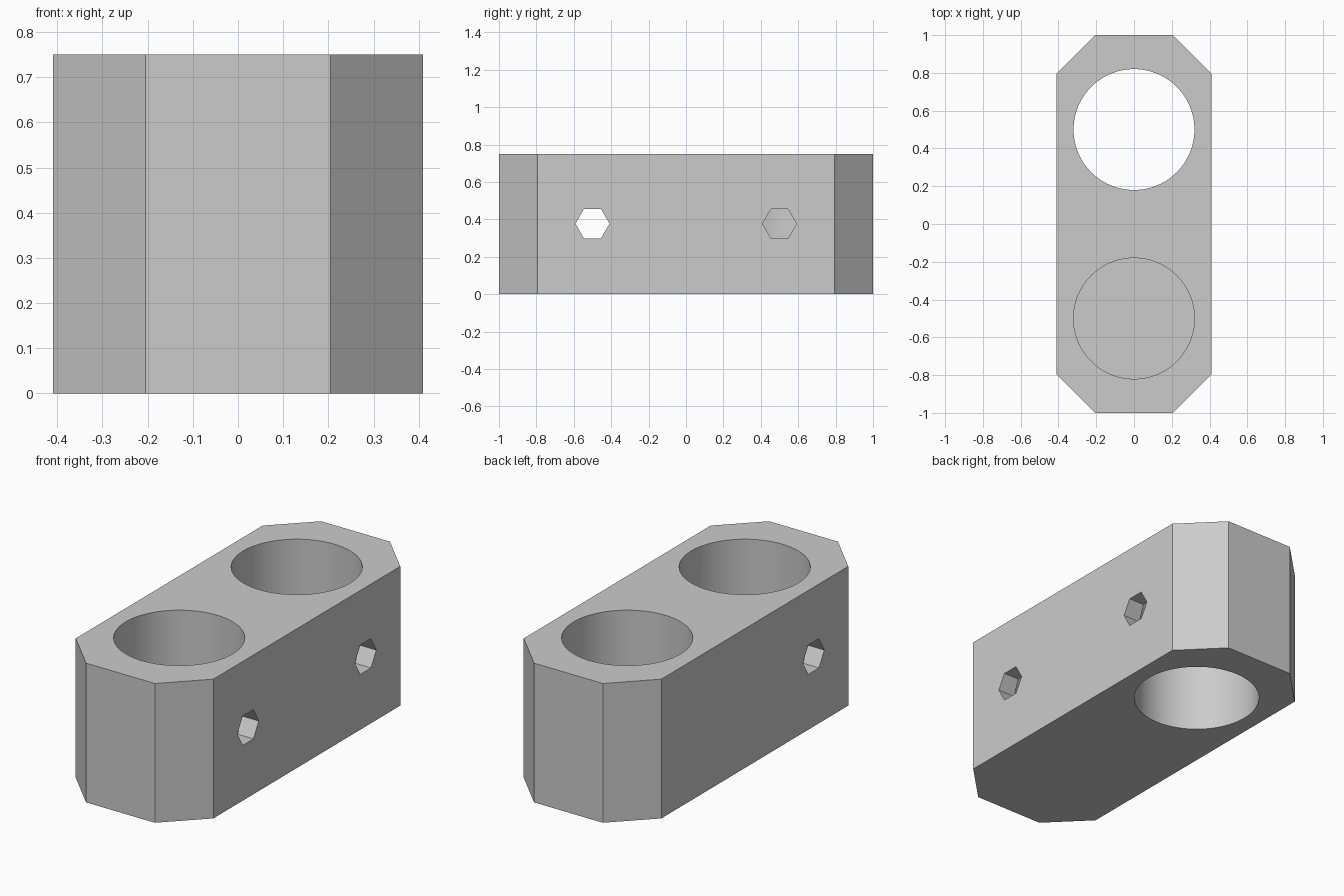
import bpy, bmesh, math
from mathutils import Matrix

cube = bpy.data.objects.get("Cube")
if cube:
    bpy.data.objects.remove(cube, do_unlink=True)

HALF_W, HALF_L, HEIGHT, CHAMFER = 0.41, 1.0, 0.75, 0.205
BORE_Y, BORE_R, FLOOR = 0.5, 0.32, 0.1
PIN_R, PIN_Z = 0.091, 0.377

grey = bpy.data.materials.new("light_grey")
grey.use_nodes = True
colour = (0.6, 0.6, 0.6, 1)
grey.diffuse_color = colour
grey.node_tree.nodes["Principled BSDF"].inputs["Base Color"].default_value = colour


def add_object(name, bm):
    bmesh.ops.recalc_face_normals(bm, faces=bm.faces)
    mesh = bpy.data.meshes.new(name)
    bm.to_mesh(mesh)
    bm.free()
    mesh.materials.append(grey)
    obj = bpy.data.objects.new(name, mesh)
    bpy.context.collection.objects.link(obj)
    return obj


def cutter(name, sides, radius, start, end, along_x=False):
    """Prism from start to end, along z or along x (points towards y)."""
    bm = bmesh.new()
    bmesh.ops.create_cone(bm, cap_ends=True, segments=sides, radius1=radius,
                          radius2=radius, depth=(end - start).length)
    turn = Matrix.Rotation(math.pi / 2, 4, "Y") if along_x else Matrix()
    # Keep the hexagon's corners on the y axis
    bmesh.ops.transform(bm, verts=bm.verts,
                        matrix=Matrix.Translation((start + end) / 2) @ turn)
    obj = add_object(name, bm)
    obj.hide_render = True
    return obj


def vec(x, y, z):
    return Matrix.Translation((x, y, z)).to_translation()


# Chamfered block
bm = bmesh.new()
bmesh.ops.create_cube(bm, size=1)
bmesh.ops.transform(bm, verts=bm.verts, matrix=Matrix.Translation((0, 0, HEIGHT / 2))
                    @ Matrix.Diagonal((2 * HALF_W, 2 * HALF_L, HEIGHT, 1)))
uprights = [e for e in bm.edges if abs(e.verts[0].co.z - e.verts[1].co.z) > 0.1]
bmesh.ops.bevel(bm, geom=uprights, offset=CHAMFER, segments=1, affect="EDGES")
block = add_object("chamfered_block", bm)

# Blind front bore, open rear bore, and hexagonal side holes
cutters = [
    cutter("front_bore", 96, BORE_R, vec(0, -BORE_Y, FLOOR), vec(0, -BORE_Y, 1)),
    cutter("rear_bore", 96, BORE_R, vec(0, BORE_Y, -0.2), vec(0, BORE_Y, 1)),
    cutter("front_cross_hole", 6, PIN_R, vec(-0.6, -BORE_Y, PIN_Z),
           vec(0.6, -BORE_Y, PIN_Z), True),
    cutter("rear_side_hole", 6, PIN_R, vec(0, BORE_Y, PIN_Z),
           vec(0.6, BORE_Y, PIN_Z), True),
]
bpy.context.view_layer.objects.active = block
for tool in cutters:
    mod = block.modifiers.new(tool.name, "BOOLEAN")
    mod.operation, mod.solver, mod.object = "DIFFERENCE", "EXACT", tool
    bpy.ops.object.modifier_apply(modifier=mod.name)
    bpy.data.objects.remove(tool, do_unlink=True)

# Smooth bore walls, sharp edges elsewhere
bpy.ops.object.select_all(action="DESELECT")
block.select_set(True)
bpy.ops.object.shade_smooth_by_angle(angle=math.radians(30))
